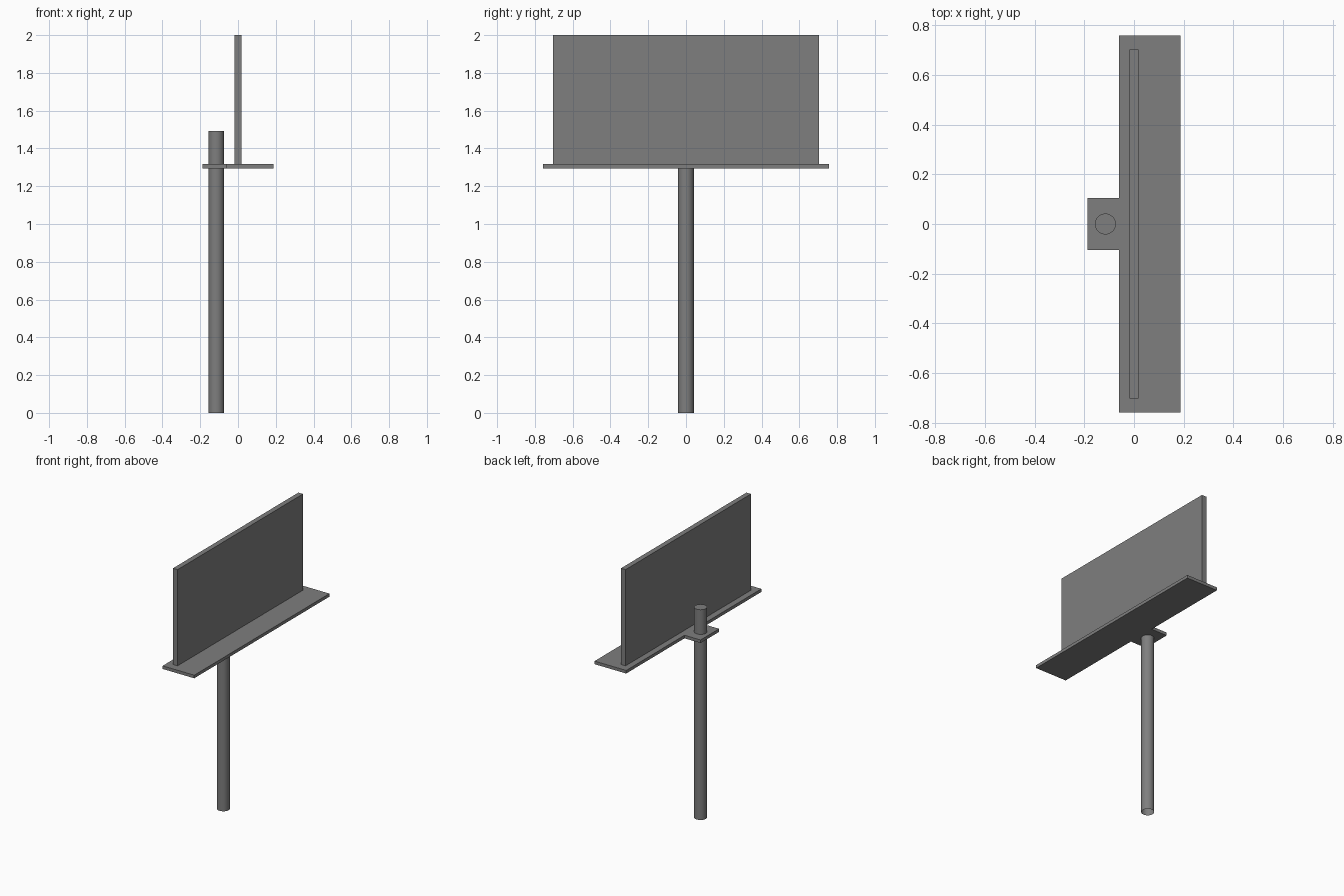
import bpy
import bmesh
from mathutils import Matrix

if "Cube" in bpy.data.objects:
    bpy.data.objects.remove(bpy.data.objects["Cube"])

SHELF_BOTTOM, SHELF_TOP = 1.295, 1.317

dark_grey = bpy.data.materials.new("dark_grey")
dark_grey.diffuse_color = (0.21, 0.21, 0.21, 1)
dark_grey.use_nodes = True
dark_grey.node_tree.nodes["Principled BSDF"].inputs["Base Color"].default_value = dark_grey.diffuse_color


def add_object(name, bm):
    bmesh.ops.recalc_face_normals(bm, faces=bm.faces)
    mesh = bpy.data.meshes.new(name)
    bm.to_mesh(mesh)
    bm.free()
    mesh.materials.append(dark_grey)
    obj = bpy.data.objects.new(name, mesh)
    bpy.context.collection.objects.link(obj)
    return obj


def extruded_outline(name, outline, z0, z1):
    bm = bmesh.new()
    face = bm.faces.new([bm.verts.new((x, y, z0)) for x, y in outline])
    top = bmesh.ops.extrude_face_region(bm, geom=[face], use_keep_orig=True)["geom"]
    verts = [v for v in top if isinstance(v, bmesh.types.BMVert)]
    bmesh.ops.translate(bm, verts=verts, vec=(0, 0, z1 - z0))
    return add_object(name, bm)


# T-shaped shelf: long tray with a square tab around the pole
half = [(0.187, 0.758), (-0.061, 0.758), (-0.061, 0.104), (-0.187, 0.104)]
outline = half + [(x, -y) for x, y in reversed(half)]
extruded_outline("shelf", outline, SHELF_BOTTOM, SHELF_TOP)

# Upright panel standing on the shelf
w, d = 0.018, 0.703
extruded_outline("panel", [(w, d), (-w, d), (-w, -d), (w, -d)], SHELF_TOP, 2.0)

# Round pole passing through the tab, open at the foot
POLE_TOP = 1.492
bm = bmesh.new()
bmesh.ops.create_cone(bm, cap_ends=True, segments=32, radius1=0.042, radius2=0.042,
                      depth=POLE_TOP,
                      matrix=Matrix.Translation((-0.115, 0, POLE_TOP / 2)))
foot = [f for f in bm.faces if f.calc_center_median().z < 0.01]
bmesh.ops.delete(bm, geom=foot, context='FACES_ONLY')
pole = add_object("pole", bm)
bpy.context.view_layer.objects.active = pole
pole.select_set(True)
bpy.ops.object.shade_smooth_by_angle()
